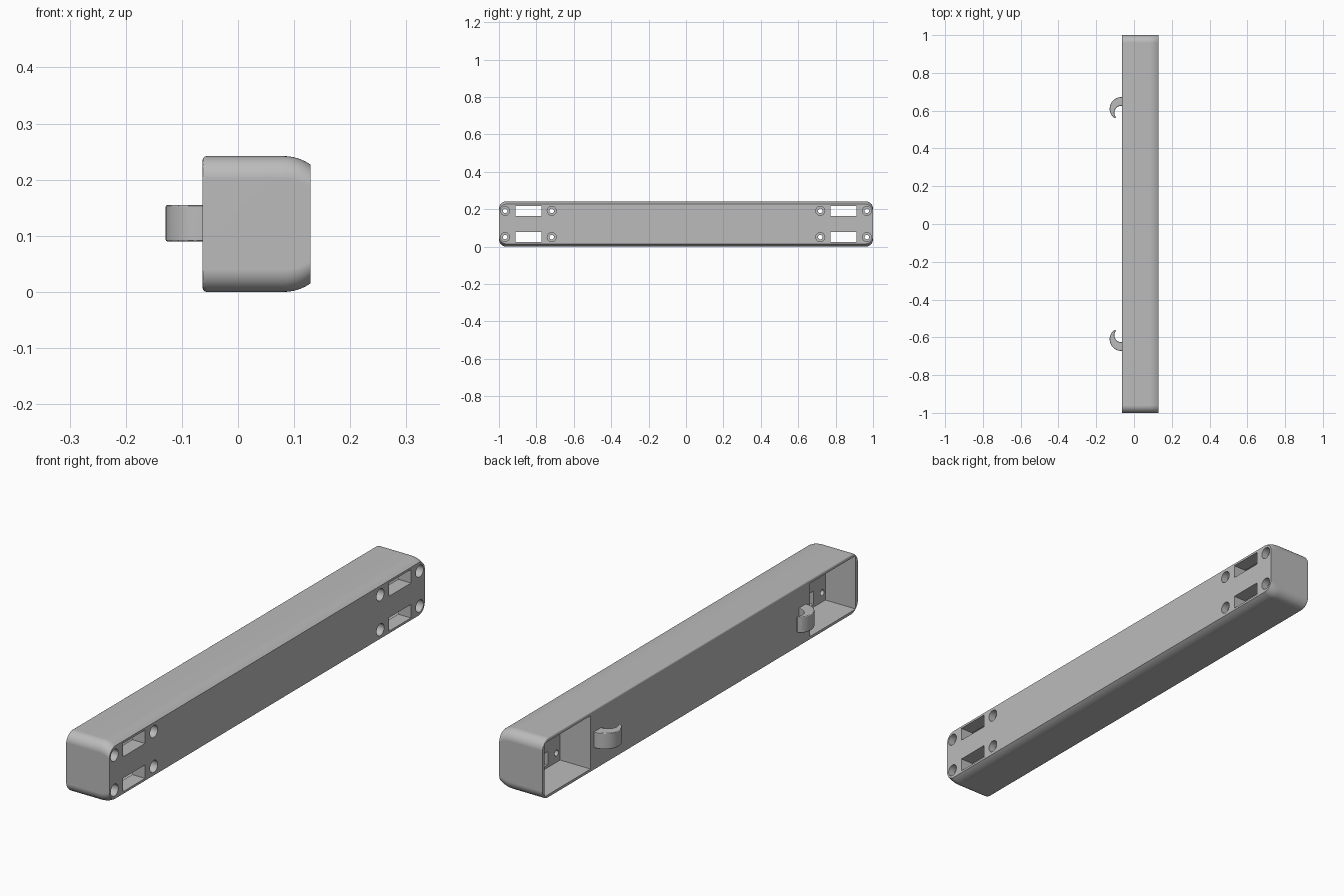
import bpy
import bmesh
from math import sin, cos, pi, radians, sqrt
from mathutils import Matrix

if "Cube" in bpy.data.objects:
    bpy.data.objects.remove(bpy.data.objects["Cube"], do_unlink=True)

BACK, FRONT, MID = -0.063, 0.129, 0.121   # wall side, outer face, half height
WALL, FLOOR = 0.014, 0.072                # pocket wall and pocket floor

grey = bpy.data.materials.new("plain grey")
grey.use_nodes = True
colour = (0.5, 0.5, 0.5, 1)
grey.diffuse_color = colour
grey.node_tree.nodes["Principled BSDF"].inputs["Base Color"].default_value = colour


def make_object(name, bm):
    bmesh.ops.recalc_face_normals(bm, faces=bm.faces)
    mesh = bpy.data.meshes.new(name)
    bm.to_mesh(mesh)
    bm.free()
    mesh.materials.append(grey)
    obj = bpy.data.objects.new(name, mesh)
    bpy.context.collection.objects.link(obj)
    return obj


def activate(obj):
    bpy.ops.object.select_all(action="DESELECT")
    obj.select_set(True)
    bpy.context.view_layer.objects.active = obj


def add_box(bm, low, high):
    centre = [(a + b) / 2 for a, b in zip(low, high)]
    size = [b - a for a, b in zip(low, high)]
    bmesh.ops.create_cube(bm, size=1, matrix=Matrix.Translation(centre) @ Matrix.Diagonal((*size, 1)))


def add_bore(bm, x0, x1, y, z, radius):
    place = Matrix.Translation(((x0 + x1) / 2, y, z)) @ Matrix.Rotation(pi / 2, 4, "Y")
    bmesh.ops.create_cone(bm, cap_ends=True, segments=32, radius1=radius, radius2=radius,
                          depth=x1 - x0, matrix=place)


def cut(obj, bm):
    tool = make_object("cutter", bm)
    tool.hide_render = True
    activate(obj)
    mod = obj.modifiers.new("cut", "BOOLEAN")
    mod.operation, mod.solver, mod.object = "DIFFERENCE", "EXACT", tool
    bpy.ops.object.modifier_apply(modifier=mod.name)
    bpy.data.objects.remove(tool, do_unlink=True)


def finish(obj):
    activate(obj)
    bpy.ops.object.shade_smooth_by_angle(angle=radians(30))
    obj.modifiers.new("even shading", "WEIGHTED_NORMAL").keep_sharp = True


# Bar cross-section: small fillet at the wall side, long soft taper at the outer face
fillet, drop, run = 0.007, 0.015, 0.048
taper = (run * run + drop * drop) / (2 * drop)
half = [(BACK + fillet * (1 - cos(t * pi / 8)), MID - fillet * (1 - sin(t * pi / 8))) for t in range(5)]
for i in range(9):
    dx = run * i / 8
    half.append((FRONT - run + dx, MID - taper + sqrt(taper * taper - dx * dx)))

# Rings along the bar, drawn in at both ends to round the top and bottom corners
radius, steps = 0.04, 10
ends = [(1 - radius * (1 - sin(a)), radius * (1 - cos(a)))
        for a in (pi / 2 * (1 - i / steps) for i in range(steps + 1))]
stations = [(-y, inset) for y, inset in ends] + [(y, inset) for y, inset in reversed(ends)]
bm = bmesh.new()
rings = []
for y, inset in stations:
    top = [bm.verts.new((x, y, MID + h - inset)) for x, h in half]
    bottom = [bm.verts.new((x, y, MID - h + inset)) for x, h in reversed(half)]
    rings.append(top + bottom)
for a, b in zip(rings, rings[1:]):
    for i in range(len(a)):
        j = (i + 1) % len(a)
        bm.faces.new((a[i], a[j], b[j], b[i]))
bm.faces.new(rings[0])
bm.faces.new(rings[-1])
bar = make_object("bar", bm)

# Pockets, then slots and screw holes, then counterbores
pockets, openings, counterbores = bmesh.new(), bmesh.new(), bmesh.new()
for side in (-1, 1):
    y0, y1 = sorted((side * 0.695, side * (1 - WALL)))
    add_box(pockets, (BACK - 0.1, y0, WALL), (FLOOR, y1, 2 * MID - WALL))
    for z in (MID - 0.07, MID + 0.07):
        y0, y1 = sorted((side * 0.773, side * 0.912))
        add_box(openings, (FLOOR - 0.02, y0, z - 0.027), (FRONT + 0.05, y1, z + 0.027))
        for y in (0.718, 0.967):
            add_bore(openings, FLOOR - 0.02, FRONT + 0.05, side * y, z, 0.012)
            add_bore(counterbores, FRONT - 0.03, FRONT + 0.05, side * y, z, 0.024)
for tool in (pockets, openings, counterbores):
    cut(bar, tool)
finish(bar)


# Crescent hooks on the wall side, curling towards the middle
def make_hook(name, side):
    bm = bmesh.new()
    angles = [radians(90 + 132 * i / 20) for i in range(21)]
    outer = [(-0.067 + 0.062 * cos(a), 0.61 + 0.062 * sin(a)) for a in angles]
    inner = [(-0.067 + 0.037 * cos(a), 0.589 + 0.037 * sin(a)) for a in angles]
    tip = [((outer[-1][0] + inner[-1][0]) / 2 + 0.003, (outer[-1][1] + inner[-1][1]) / 2 - 0.005)]
    outline = [(BACK + 0.01, 0.672)] + outer + tip + inner[::-1] + [(BACK + 0.01, 0.626)]
    face = bm.faces.new([bm.verts.new((x, side * y, MID - 0.031)) for x, y in outline])
    moved = bmesh.ops.extrude_face_region(bm, geom=[face])["geom"]
    bmesh.ops.translate(bm, vec=(0, 0, 0.065), verts=[v for v in moved if isinstance(v, bmesh.types.BMVert)])
    rims = [e for e in bm.edges if abs(e.verts[0].co.z - e.verts[1].co.z) < 1e-5]
    bmesh.ops.bevel(bm, geom=rims, offset=0.005, segments=3, profile=0.5, affect="EDGES", clamp_overlap=True)
    finish(make_object(name, bm))


make_hook("rear_hook", 1)
make_hook("front_hook", -1)
